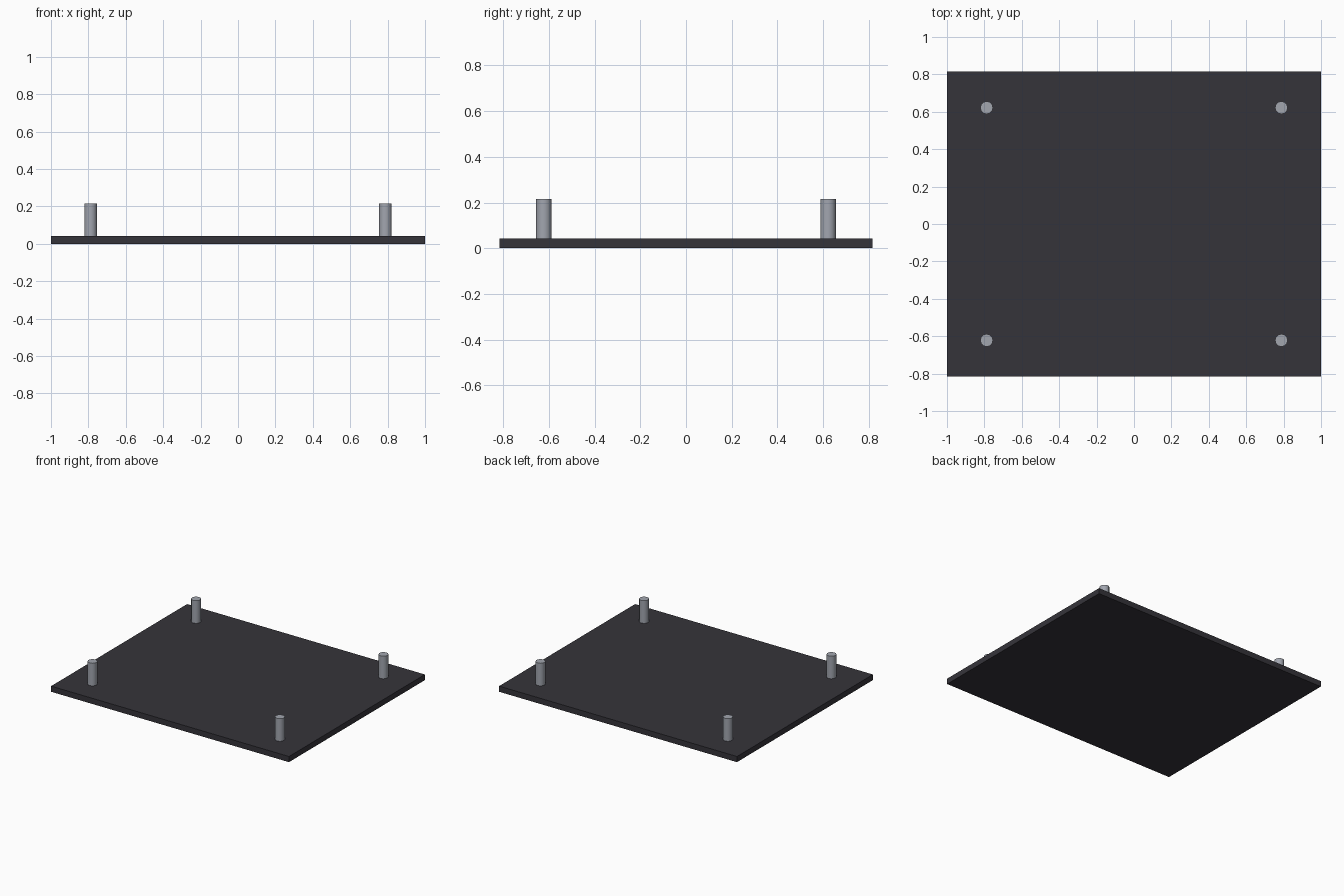
import bpy
import math

if "Cube" in bpy.data.objects:
    bpy.data.objects.remove(bpy.data.objects["Cube"])


def material(name, rgb):
    m = bpy.data.materials.new(name)
    m.diffuse_color = (*rgb, 1.0)
    m.use_nodes = True
    m.node_tree.nodes["Principled BSDF"].inputs["Base Color"].default_value = m.diffuse_color
    return m


charcoal = material("charcoal", (0.036, 0.034, 0.042))
steel = material("steel grey", (0.36, 0.38, 0.43))

PLATE_T = 0.043
PEG_TOP = 0.215

# Flat base plate
bpy.ops.mesh.primitive_cube_add(size=1, location=(0, 0, PLATE_T / 2))
plate = bpy.context.object
plate.name = "base_plate"
plate.scale = (2.0, 1.632, PLATE_T)
bpy.ops.object.transform_apply(location=False, rotation=False, scale=True)
plate.data.materials.append(charcoal)

# Four corner pegs
for sx, side in ((-1, "left"), (1, "right")):
    for sy, end in ((-1, "front"), (1, "back")):
        bpy.ops.mesh.primitive_cylinder_add(
            vertices=12, radius=0.034, depth=PEG_TOP - PLATE_T,
            location=(sx * 0.788, sy * 0.622, (PEG_TOP + PLATE_T) / 2))
        peg = bpy.context.object
        peg.name = f"peg_{end}_{side}"
        peg.data.materials.append(steel)
        bpy.ops.object.shade_smooth_by_angle(angle=math.radians(35))
